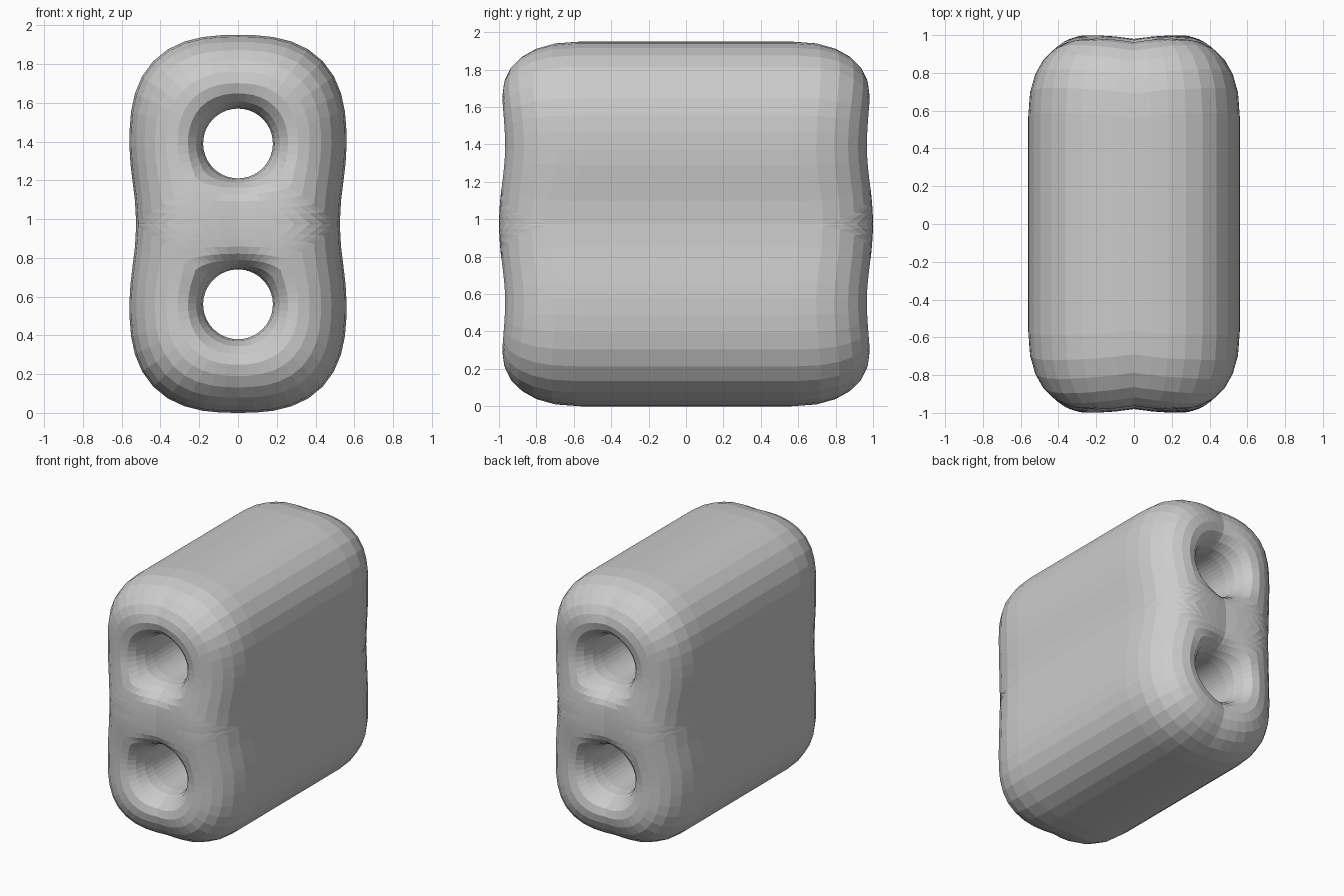
import bpy, bmesh
from math import sin, cos, tan, pi, atan2

cube = bpy.data.objects.get("Cube")
if cube:
    bpy.data.objects.remove(cube, do_unlink=True)

HALF_H = 0.975            # half height
HOLE_Z, HOLE_R = 0.415, 0.18
WIDE, WAIST = 0.56, 0.525
START = atan2(-HOLE_Z, WAIST)
ARC, MID, RINGS = 28, 16, 10


def outline(t):
    """Upper outer silhouette, from the right waist over the top to the left."""
    if t > 0.5:
        x, z = outline(1 - t)
        return -x, z
    a = START + t * (pi - 2 * START)
    if a < 0:
        k = tan(a) / tan(START)
        return WIDE - (WIDE - WAIST) * (1 - cos(pi * k)) / 2, HOLE_Z * (1 - k)
    n = 2.65
    r = ((abs(cos(a)) / WIDE) ** n + (sin(a) / (HALF_H - HOLE_Z)) ** n) ** (-1 / n)
    return r * cos(a), HOLE_Z + r * sin(a)


dense = [outline(i / (ARC * 12)) for i in range(ARC * 12 + 1)]
dense += [(x, -z) for x, z in dense]


def rounding(d, reach, depth, p):
    """Drop of a rounded edge at distance d from its rim."""
    t = max(0.0, 1 - d / reach)
    return depth * (1 - max(0.0, 1 - t ** p) ** (1 / p))


def depth_at(x, z):
    """Half depth of the puffy end face."""
    d_out = min((x - u) ** 2 + (z - v) ** 2 for u, v in dense) ** 0.5
    d_hole = max(0.0, (x * x + (z - HOLE_Z) ** 2) ** 0.5 - HOLE_R)
    crest = 0.5 + 0.5 * cos(pi * z / HOLE_Z)
    y = 0.97 + (0.03 if z < HOLE_Z else 0.018) * crest
    y -= 0.02 * max(0.0, 1 - abs(x) / 0.25) ** 2
    return y - rounding(d_out, 0.3, 0.4, 2.3) - rounding(d_hole, 0.13, 0.2, 2.0)


# Columns run from the hole rim to the outer silhouette or the middle line
columns = []
for i in range(ARC + 1):
    a = START + i / ARC * (pi - 2 * START)
    columns.append((a, outline(i / ARC), True))
for i in range(1, MID):
    a = pi - START + i / MID * (pi + 2 * START)
    columns.append((a, (-WAIST * cos(pi * i / MID), 0.0), False))

bm = bmesh.new()
grid = []
for a, (ox, oz), is_outer in columns:
    hx, hz = HOLE_R * cos(a), HOLE_Z + HOLE_R * sin(a)
    col = [bm.verts.new((hx, 0, hz))]
    for k in range(RINGS + 1):
        s = (1 - cos(pi * k / RINGS)) / 2
        x, z = hx + (ox - hx) * s, hz + (oz - hz) * s
        col.append(bm.verts.new((x, -depth_at(x, z), z)))
    if is_outer:
        col.append(bm.verts.new((ox, 0, oz)))
    grid.append(col)

for i, col in enumerate(grid):
    nxt = grid[(i + 1) % len(grid)]
    for k in range(min(len(col), len(nxt)) - 1):
        # the two waist columns share no outer wall with the middle line
        bm.faces.new((col[k], col[k + 1], nxt[k + 1], nxt[k]))

mesh = bpy.data.meshes.new("two_hole_block")
bm.to_mesh(mesh)
bm.free()
block = bpy.data.objects.new("two_hole_block", mesh)
bpy.context.collection.objects.link(block)
block.location.z = HALF_H

# Mirror to the back and to the lower half
mirror = block.modifiers.new("mirror", "MIRROR")
mirror.use_axis = (False, True, True)
mirror.use_clip = True
mirror.merge_threshold = 0.0005

# Plain grey
mat = bpy.data.materials.new("light_grey")
mat.use_nodes = True
grey = (0.6, 0.6, 0.6, 1)
mat.diffuse_color = grey
mat.node_tree.nodes["Principled BSDF"].inputs["Base Color"].default_value = grey
mesh.materials.append(mat)
